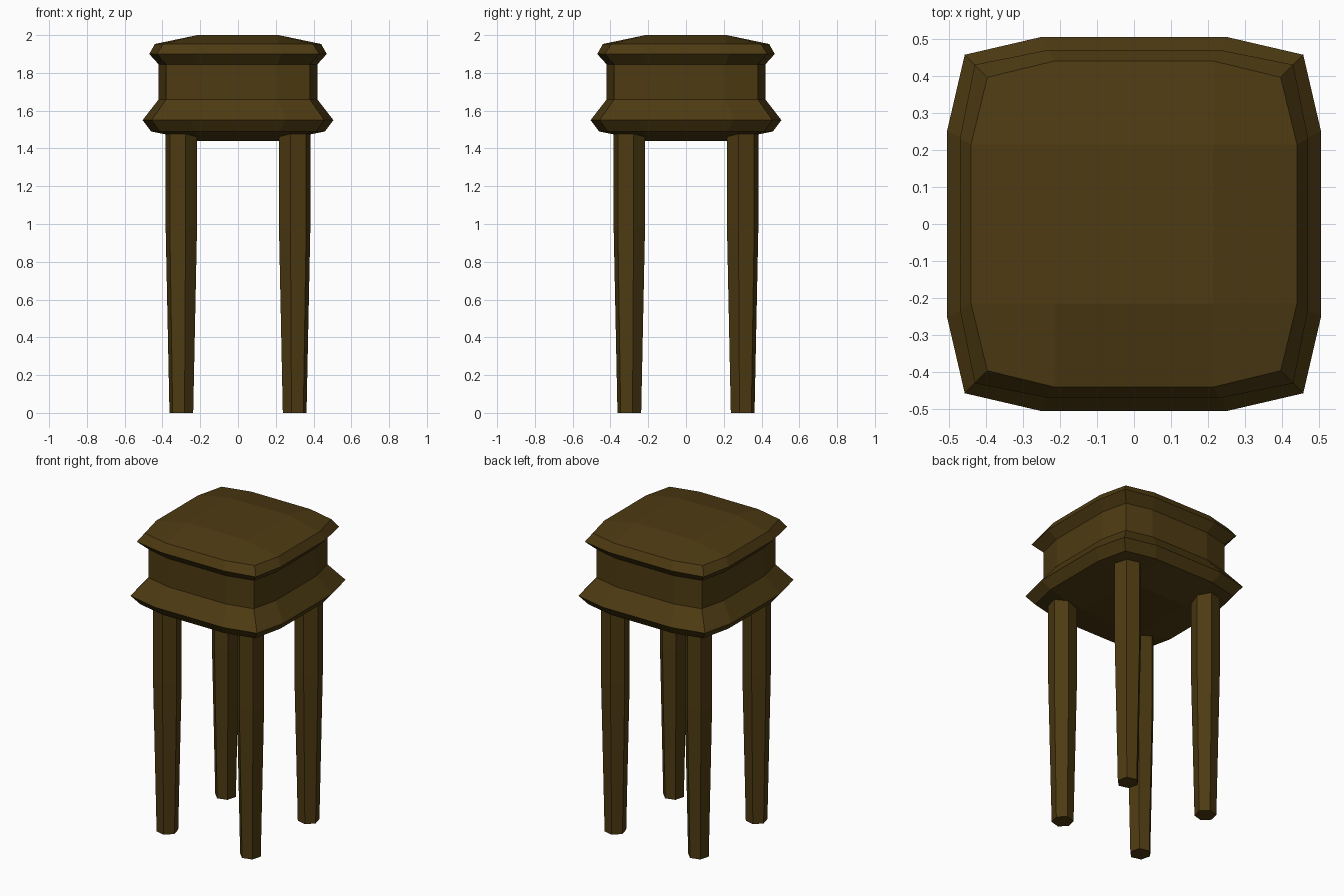
import bpy, bmesh, math

if "Cube" in bpy.data.objects:
    bpy.data.objects.remove(bpy.data.objects["Cube"])

wood = bpy.data.materials.new("dark brown wood")
wood.diffuse_color = (0.075, 0.043, 0.006, 1)
wood.use_nodes = True
wood.node_tree.nodes["Principled BSDF"].inputs["Base Color"].default_value = wood.diffuse_color


def make(name, bm):
    bmesh.ops.recalc_face_normals(bm, faces=bm.faces[:])
    mesh = bpy.data.meshes.new(name)
    bm.to_mesh(mesh)
    bm.free()
    mesh.materials.append(wood)
    ob = bpy.data.objects.new(name, mesh)
    bpy.context.collection.objects.link(ob)
    return ob


def bridge(bm, a, b):
    n = len(a)
    for i in range(n):
        bm.faces.new((a[i], a[(i + 1) % n], b[(i + 1) % n], b[i]))


def turn(x, y, k):
    """Rotate a point by k quarter turns."""
    for _ in range(k):
        x, y = -y, x
    return x, y


def cap(bm, ring, s, z):
    """Shallow dome: a middle square joined to the twelve-sided ring."""
    mid = [bm.verts.new((*turn(x, y, k), z)) for k in range(4) for x, y in [(-s, -s)]]
    bm.faces.new(mid)
    for k in range(4):
        c, a, b = ring[3 * k:3 * k + 3]
        bm.faces.new((a, b, mid[(k + 1) % 4], mid[k]))
        bm.faces.new((c, a, mid[k], ring[3 * k - 1]))


# Seat block: height, side reach, corner reach, side split
PROFILE = [
    (1.49, 0.46, 0.415, 0.22),
    (1.55, 0.505, 0.457, 0.25),
    (1.66, 0.42, 0.38, 0.21),
    (1.845, 0.42, 0.38, 0.21),
    (1.90, 0.47, 0.43, 0.23),
    (1.953, 0.44, 0.396, 0.215),
]
bm = bmesh.new()
rings = []
for z, e, c, s in PROFILE:
    rings.append([bm.verts.new((*turn(x, y, k), z))
                  for k in range(4) for x, y in [(-c, -c), (-s, -e), (s, -e)]])
for a, b in zip(rings, rings[1:]):
    bridge(bm, a, b)
cap(bm, rings[0], 0.215, 1.44)
cap(bm, rings[-1], 0.215, 2.0)
make("seat", bm)

# Four tapering six-sided legs, mirrored left/right and front/back
for sx, side in ((1, "right"), (-1, "left")):
    for sy, end in ((-1, "front"), (1, "back")):
        bm = bmesh.new()
        levels = []
        for z, r in ((0, 0.065), (0.98, 0.086), (1.51, 0.086)):
            levels.append([])
            for i in range(6):
                t = math.radians(15 + 60 * i)
                levels[-1].append(bm.verts.new((sx * (0.30 + r * math.cos(t)),
                                                sy * (0.30 - r * math.sin(t)), z)))
        for a, b in zip(levels, levels[1:]):
            bridge(bm, a, b)
        bm.faces.new(levels[0])
        bm.faces.new(levels[-1])
        make(f"{end}_{side}_leg", bm)
